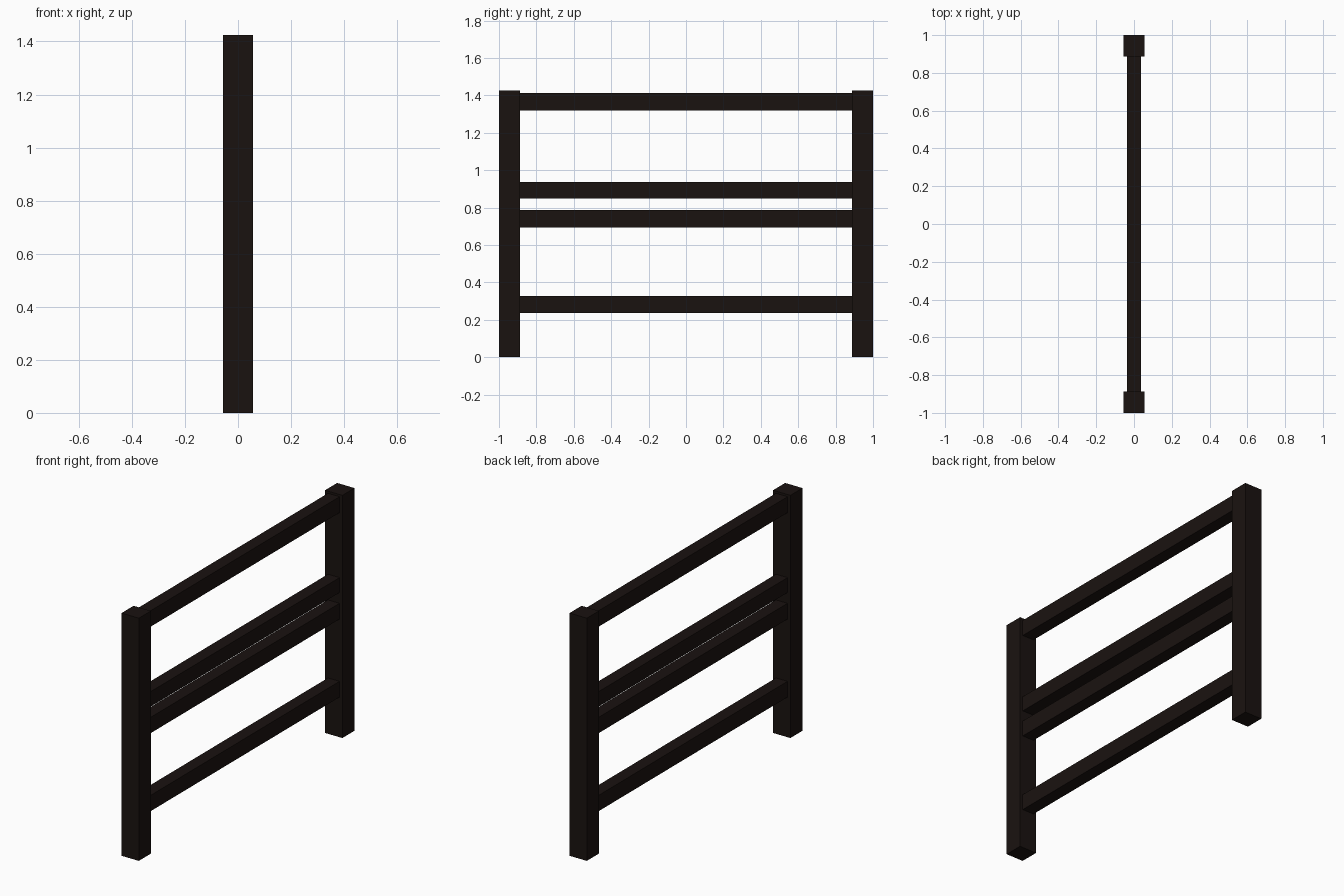
import bpy

if "Cube" in bpy.data.objects:
    bpy.data.objects.remove(bpy.data.objects["Cube"])

wood = bpy.data.materials.new("dark_wood")
wood.diffuse_color = (0.010, 0.006, 0.005, 1)
wood.use_nodes = True
wood.node_tree.nodes["Principled BSDF"].inputs["Base Color"].default_value = wood.diffuse_color


def box(name, lo, hi):
    """Axis-aligned box between two corners."""
    centre = [(a + b) / 2 for a, b in zip(lo, hi)]
    bpy.ops.mesh.primitive_cube_add(size=1, location=centre)
    ob = bpy.context.object
    ob.name = name
    ob.scale = [b - a for a, b in zip(lo, hi)]
    bpy.ops.object.transform_apply(location=False, rotation=False, scale=True)
    ob.data.materials.append(wood)
    return ob


POST = 0.112    # square post width
RAIL = 0.0375   # half the rail thickness
INNER = 1 - POST

# Two square end posts
box("front_post", (-POST / 2, -1, 0), (POST / 2, -INNER, 1.425))
box("back_post", (-POST / 2, INNER, 0), (POST / 2, 1, 1.425))

# Four horizontal rails between the posts
rails = {
    "bottom_rail": (0.235, 0.328),
    "lower_middle_rail": (0.693, 0.786),
    "upper_middle_rail": (0.849, 0.937),
    "top_rail": (1.318, 1.412),
}
for name, (z0, z1) in rails.items():
    box(name, (-RAIL, -INNER, z0), (RAIL, INNER, z1))
